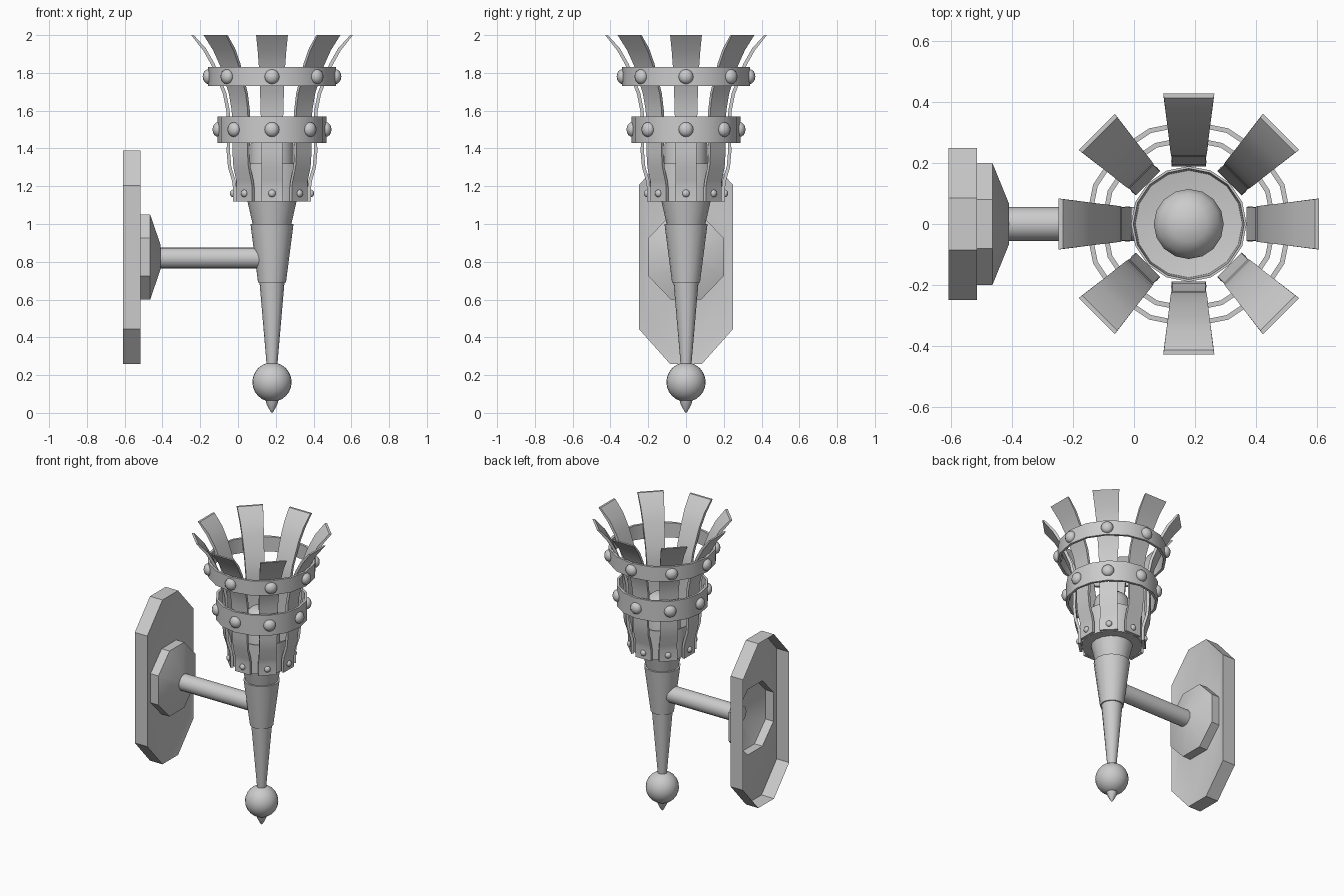
import bpy, bmesh, math
from mathutils import Matrix, Vector

if "Cube" in bpy.data.objects:
    bpy.data.objects.remove(bpy.data.objects["Cube"])

AX = 0.18    # torch axis position in x
ARM_Z = 0.825


def finish(name, bm, angle=35, recalc=True):
    if recalc:
        bmesh.ops.recalc_face_normals(bm, faces=bm.faces)
    me = bpy.data.meshes.new(name)
    bm.to_mesh(me)
    bm.free()
    ob = bpy.data.objects.new(name, me)
    bpy.context.collection.objects.link(ob)
    bpy.ops.object.select_all(action='DESELECT')
    ob.select_set(True)
    bpy.context.view_layer.objects.active = ob
    bpy.ops.object.shade_smooth_by_angle(angle=math.radians(angle))
    return ob


def lathe(name, profile, seg=16, closed=False):
    """Turn an (r, z) profile around the torch axis."""
    bm = bmesh.new()
    rings = []
    for r, z in profile:
        if r == 0:
            rings.append([bm.verts.new((AX, 0, z))])
        else:
            rings.append([bm.verts.new((AX + r * math.cos(2 * math.pi * i / seg),
                                        r * math.sin(2 * math.pi * i / seg), z)) for i in range(seg)])
    pairs = list(zip(rings, rings[1:]))
    if closed:
        pairs.append((rings[-1], rings[0]))
    for a, b in pairs:
        for i in range(seg):
            j = (i + 1) % seg
            vs = [a[i % len(a)], a[j % len(a)], b[j % len(b)], b[i % len(b)]]
            bm.faces.new(list(dict.fromkeys(vs)))
    return finish(name, bm)


def octagon(bm, x, hy, hz, cy, cz):
    """Chamfered rectangle ring in the yz plane."""
    pts = [(hy, cz), (cy, hz), (-cy, hz), (-hy, cz), (-hy, -cz), (-cy, -hz), (cy, -hz), (hy, -cz)]
    return [bm.verts.new((x, y, ARM_Z + z)) for y, z in pts]


# wall plate with raised boss: one pressed shell, open at the back
bm = bmesh.new()
loops = [octagon(bm, -0.61, 0.25, 0.565, 0.085, 0.38),
         octagon(bm, -0.515, 0.25, 0.565, 0.085, 0.38),
         octagon(bm, -0.525, 0.215, 0.51, 0.075, 0.35),
         octagon(bm, -0.525, 0.2, 0.225, 0.08, 0.1),
         octagon(bm, -0.465, 0.2, 0.225, 0.08, 0.1),
         octagon(bm, -0.41, 0.065, 0.065, 0.027, 0.027)]
for a, b in zip(loops, loops[1:]):
    for i in range(8):
        bm.faces.new((a[i], a[(i + 1) % 8], b[(i + 1) % 8], b[i]))
bm.faces.new(loops[-1])
finish("wall_plate", bm, 40)

# arm
bm = bmesh.new()
bmesh.ops.create_cone(bm, cap_ends=True, segments=16, radius1=0.056, radius2=0.056, depth=0.55,
                      matrix=Matrix.Translation((-0.145, 0, 0.82)) @ Matrix.Rotation(math.pi / 2, 4, 'Y'))
finish("arm", bm)

# tapered handle, sleeve and neck
lathe("handle", [(0, 0.25), (0.028, 0.25), (0.066, 0.69), (0, 0.69)])
lathe("sleeve", [(0, 0.69), (0.074, 0.69), (0.114, 1.0), (0, 1.0)])
lathe("neck", [(0, 0.98), (0.098, 0.98), (0.13, 1.12), (0, 1.12)])

# ball finial with pointed tip
R, C = 0.104, 0.163
ball = [(R * math.sin(math.pi * i / 12), C + R * math.cos(math.pi * i / 12)) for i in range(1, 12)]
lathe("ball_finial", [(0, C + R)] + ball + [(0, C - R)], 24)
lathe("finial_tip", [(0.035, 0.068), (0.028, 0.045), (0.015, 0.02), (0.006, 0.005), (0, 0.0)], 12)

# cup and domed inner holder
lathe("cup", [(0, 1.12), (0.19, 1.12), (0.19, 1.32), (0.182, 1.32), (0.176, 1.2), (0, 1.17)])
lathe("inner_holder", [(0, 1.16), (0.115, 1.16), (0.115, 1.42), (0.1, 1.46), (0.06, 1.49), (0, 1.5)])

# flared straps: (outer radius, z, half width)
PATH = [(0.207, 1.12, 0.058), (0.207, 1.195, 0.058), (0.212, 1.23, 0.056), (0.233, 1.30, 0.056),
        (0.24, 1.38, 0.056), (0.238, 1.50, 0.058), (0.242, 1.60, 0.06), (0.26, 1.69, 0.063),
        (0.288, 1.76, 0.066), (0.32, 1.84, 0.07), (0.365, 1.92, 0.076), (0.428, 2.0, 0.084)]
T = 0.018
for k in range(8):
    rot = Matrix.Translation((AX, 0, 0)) @ Matrix.Rotation(k * math.pi / 4, 4, 'Z')
    bm = bmesh.new()
    rings = []
    for i, (r, z, w) in enumerate(PATH):
        p, q = PATH[max(i - 1, 0)], PATH[min(i + 1, len(PATH) - 1)]
        t = Vector((q[0] - p[0], q[1] - p[1])).normalized()
        ri, zi = r - T * t.y, min(z + T * t.x, 2.0)
        wi = w * 0.97
        rings.append([bm.verts.new(rot @ Vector(v)) for v in
                      ((r, -w, z), (r, w, z), (ri, wi, zi), (ri, -wi, zi))])
    for a, b in zip(rings, rings[1:]):
        for i in range(4):
            bm.faces.new((a[i], a[(i + 1) % 4], b[(i + 1) % 4], b[i]))
    bm.faces.new(rings[0])
    bm.faces.new(rings[-1])
    finish(f"strap_{k + 1}", bm)

# hoops around the straps
for name, r, z0, z1 in (("lower_hoop", 0.288, 1.43, 1.57), ("upper_hoop", 0.34, 1.73, 1.83)):
    lathe(name, [(r, z0), (r, z1), (r - 0.016, z1), (r - 0.016, z0)], 16, closed=True)

# rivets on hoops and strap feet
for name, r, z, size, depth in (("foot_rivets", 0.207, 1.162, 0.02, 0.016),
                                ("lower_hoop_rivets", 0.285, 1.50, 0.039, 0.03),
                                ("upper_hoop_rivets", 0.337, 1.78, 0.039, 0.03)):
    bm = bmesh.new()
    for k in range(8):
        m = (Matrix.Translation((AX, 0, z)) @ Matrix.Rotation(k * math.pi / 4, 4, 'Z')
             @ Matrix.Translation((r, 0, 0)) @ Matrix.Diagonal((depth, size, size, 1)))
        bmesh.ops.create_uvsphere(bm, u_segments=12, v_segments=8, radius=1, matrix=m)
    finish(name, bm, 60)
